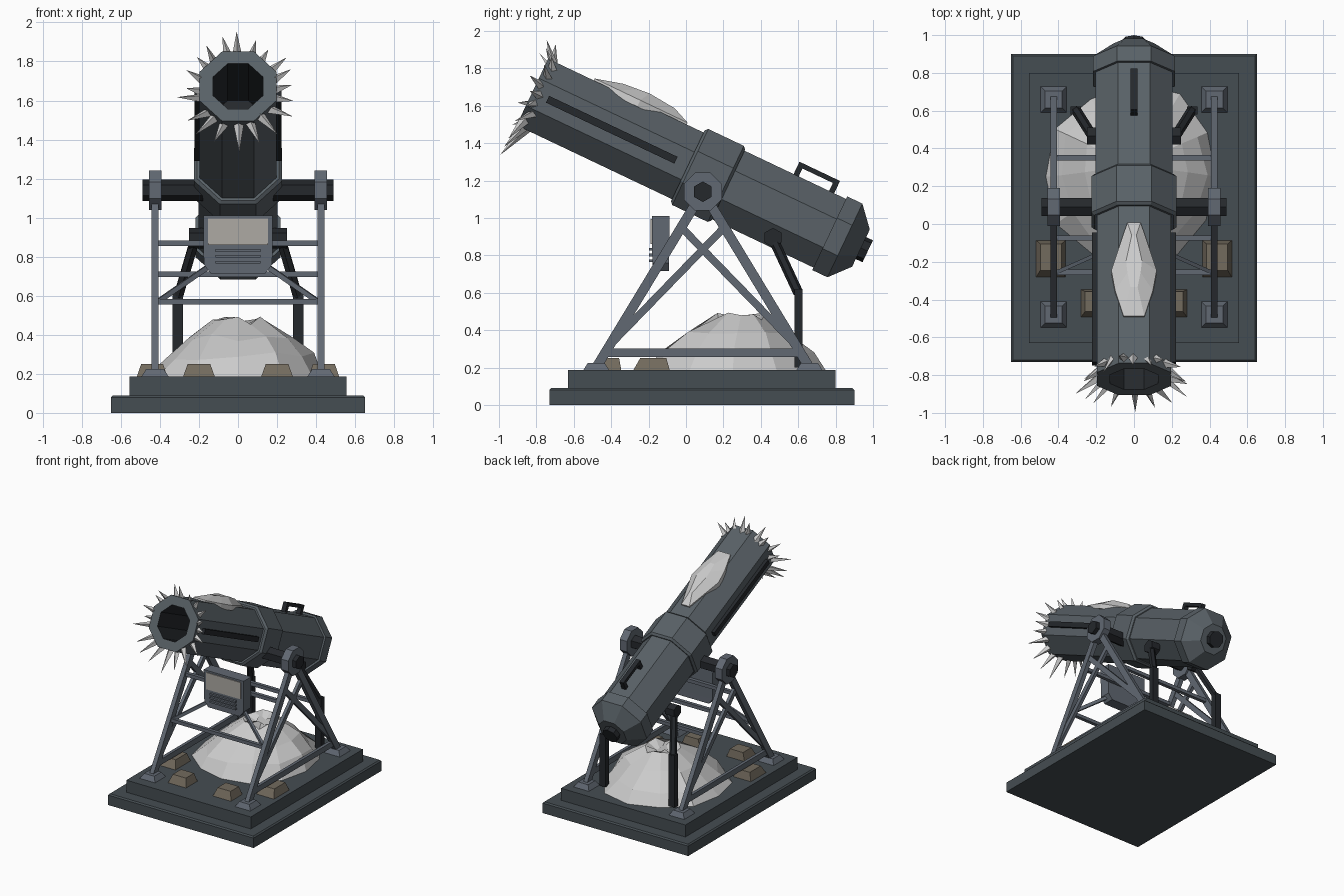
import bpy, bmesh, math, random
from mathutils import Matrix, Vector

if "Cube" in bpy.data.objects:
    bpy.data.objects.remove(bpy.data.objects["Cube"])

random.seed(4)


def material(name, r, g, b):
    m = bpy.data.materials.new(name)
    m.diffuse_color = (r, g, b, 1)
    m.use_nodes = True
    m.node_tree.nodes["Principled BSDF"].inputs["Base Color"].default_value = m.diffuse_color
    return m


STEEL = material("steel", .10, .12, .135)
FRAME = material("frame_steel", .12, .14, .17)
BASE = material("base_steel", .06, .075, .085)
DARK = material("dark_metal", .018, .021, .025)
SNOW = material("snow", .55, .56, .57)
STONE = material("stone", .17, .145, .11)
SCREEN = material("screen", .42, .40, .37)


def finish(bm, name, mat, matrix=None):
    if matrix:
        bm.transform(matrix)
    bmesh.ops.recalc_face_normals(bm, faces=bm.faces)
    me = bpy.data.meshes.new(name)
    bm.to_mesh(me)
    bm.free()
    me.materials.append(mat)
    ob = bpy.data.objects.new(name, me)
    bpy.context.collection.objects.link(ob)
    return ob


def loft(name, rings, mat, matrix=None):
    """Skin a stack of equal-sized point rings and cap both ends."""
    bm = bmesh.new()
    vs = [[bm.verts.new(p) for p in r] for r in rings]
    n = len(rings[0])
    for a, b in zip(vs, vs[1:]):
        for i in range(n):
            bm.faces.new((a[i], a[(i + 1) % n], b[(i + 1) % n], b[i]))
    bm.faces.new(vs[0])
    bm.faces.new(vs[-1])
    return finish(bm, name, mat, matrix)


def rect(cx, cy, hx, hy, z):
    return [(cx + i * hx, cy + j * hy, z) for i, j in ((-1, -1), (1, -1), (1, 1), (-1, 1))]


def block(name, x, y, z, mat, matrix=None):
    """Box from (min, max) pairs."""
    cx, cy, hx, hy = sum(x) / 2, sum(y) / 2, (x[1] - x[0]) / 2, (y[1] - y[0]) / 2
    return loft(name, [rect(cx, cy, hx, hy, h) for h in z], mat, matrix)


def along(p, q):
    d = Vector(q) - Vector(p)
    return Matrix.Translation(p) @ d.to_track_quat('Z', 'Y').to_matrix().to_4x4(), d.length


def beam(name, p, q, w, h, mat):
    m, l = along(p, q)
    return loft(name, [rect(0, 0, w / 2, h / 2, z) for z in (0, l)], mat, m)


def rod(name, p, q, r, n, mat, phase=0):
    m, l = along(p, q)
    ring = [(r * math.cos(phase + 2 * math.pi * i / n), r * math.sin(phase + 2 * math.pi * i / n)) for i in range(n)]
    return loft(name, [[(x, y, z) for x, y in ring] for z in (0, l)], mat, m)


# Barrel frame: local y runs to the muzzle, local z is up off the barrel
TILT = math.radians(25.4)
c, s = math.cos(TILT), math.sin(TILT)
BARREL = Matrix(((-1, 0, 0, 0), (0, -c, s, .118), (0, s, c, 1.227), (0, 0, 0, 1)))


def lathe(name, profile, mat):
    """Flat-topped octagonal turning along the barrel; profile = (along, apothem)."""
    k = 1 / math.cos(math.pi / 8)
    angles = [math.pi / 8 + i * math.pi / 4 for i in range(8)]
    return loft(name, [[(a * k * math.cos(t), y, a * k * math.sin(t)) for t in angles] for y, a in profile], mat, BARREL)


# Stepped base
loft("base_plinth", [rect(0, .085, .65, .815, 0), rect(0, .085, .65, .815, .08), rect(0, .085, .64, .805, .09)], BASE)
block("base_deck", (-.555, .555), (-.63, .80), (.09, .187), BASE)

# Barrel with sunken dark bore
tube = lathe("barrel_tube", [(.1, .197), (1.04, .197), (1.04, .128), (.6, .128)], STEEL)
tube.data.materials.append(DARK)
axis_inv = BARREL.inverted()
for f in tube.data.polygons:
    p = axis_inv @ f.center
    if math.hypot(p.x, p.z) < .135 and p.y > .3:
        f.material_index = 1
lathe("breech_tube", [(-.75, .203), (-.1, .203)], STEEL)
lathe("barrel_collar", [(-.12, .21), (-.105, .225), (.105, .225), (.12, .21)], STEEL)
lathe("breech_cap", [(-.905, .11), (-.81, .218), (-.72, .218)], STEEL)
rod("breech_knob", BARREL @ Vector((0, -.88, 0)), BARREL @ Vector((0, -.945, 0)), .065, 8, DARK)
for sx in (-1, 1):
    block("barrel_side_rail", sorted((sx * .18, sx * .222)), (.19, .95), (-.02, .02), DARK, BARREL)

# Carry handle on the breech
block("handle_grip", (-.018, .018), (-.65, -.41), (.25, .276), DARK, BARREL)
for y in (-.65, -.44):
    block("handle_post", (-.018, .018), (y, y + .03), (.19, .26), DARK, BARREL)

# Snow drift on top of the barrel
half = [(.22, .035), (.50, .12), (.62, .10), (.77, .055)]
outline = [(x, y) for y, x in half] + [(-x, y) for y, x in reversed(half)]
crest = [(x * .35, .47 + (y - .5) * .55, .262 - abs(y - .5) * .05) for x, y in outline]
loft("barrel_snow", [[(x, y, .17) for x, y in outline],
                     [(x, y, .208) for x, y in outline], crest], SNOW, BARREL)

# Ice spikes round the muzzle, longest underneath
N = 20
for i in range(N):
    a = 2 * math.pi * (i + random.uniform(-.2, .2)) / N
    low = max(0, -math.sin(a))
    tip_r = .265 + random.uniform(-.01, .035) + .085 * low
    d = Vector((math.cos(a), 0, math.sin(a)))
    side = Vector((-math.sin(a), 0, math.cos(a))) * .027
    mid = d * .185 + Vector((0, 1.0 + random.uniform(-.03, .01), 0))
    fwd = Vector((0, .03, 0))
    tip = d * tip_r + Vector((0, 1.05 + random.uniform(-.03, .05) * (1 - low), 0))
    base = [mid + side, mid + fwd, mid - side, mid - fwd]
    loft("ice_spike", [base, [tip + (p - mid) * .03 for p in base]], SNOW, BARREL)

# Trunnion axle
PY, PZ = .09, 1.14
rod("trunnion_axle", (-.49, PY, PZ), (.49, PY, PZ), .055, 6, DARK, math.pi / 2)


def leg_y(z, end):
    return PY + end * .57 * (PZ - z) / (PZ - .2)


# A-frames, elevating struts
for sx in (-1, 1):
    x = sx * .425
    rod("bearing_block", (x - .032, PY, PZ), (x + .032, PY, PZ), .11, 8, FRAME, math.pi / 8)
    for e in (-1, 1):
        beam("frame_leg", (x, PY, PZ), (x, leg_y(.2, e), .2), .035, .052, FRAME)
        fy = PY + e * .57
        loft("foot_pad", [rect(x, fy, .07, .07, .185), rect(x, fy, .045, .045, .225)], FRAME)
        beam("diagonal_brace", (x, leg_y(.95, e), .95), (x, leg_y(.32, -e), .32), .025, .04, FRAME)
    beam("lower_rail", (x, leg_y(.28, -1), .28), (x, leg_y(.28, 1), .28), .025, .045, FRAME)
    beam("panel_stay", (sx * .41, leg_y(.57, -1), .57), (sx * .15, -.14, .75), .02, .025, FRAME)
    rod("strut_joint", (sx * .17, .465, .895), (sx * .25, .465, .895), .052, 6, DARK, math.pi / 2)
    rod("strut_arm", (sx * .22, .465, .89), (sx * .305, .6, .6), .027, 6, DARK)
    block("strut_post", (sx * .308 - .027, sx * .308 + .027), (.58, .623), (.2, .62), DARK)

# Cross bars between the A-frames
for z, e in ((.57, -1), (.87, -1), (.71, 1)):
    beam("cross_bar", (-.425, leg_y(z, e), z), (.425, leg_y(z, e), z), .028, .028, FRAME)

# Control panel
loft("control_panel", [rect(0, -.135, .14, .045, .715), rect(0, -.135, .175, .045, .76),
                       rect(0, -.135, .178, .048, 1.01)], FRAME)
block("panel_screen", (-.153, .153), (-.189, -.18), (.86, .995), SCREEN)
for z in (.765, .795, .825):
    block("panel_key_row", (-.115, .115), (-.198, -.175), (z, z + .014), FRAME)

# Snow heap on the deck
rings = []
for r, h in ((1, .187), (.86, .29), (.6, .39), (.27, .475), (.1, .465)):
    ring = []
    for i in range(12):
        a = 2 * math.pi * i / 12
        k = r * (1 + random.uniform(-.06, .06))
        dz = random.uniform(-.025, .02) if r < 1 else 0
        ring.append((.46 * k * math.cos(a), .25 + .06 * (1 - r) + .48 * k * math.sin(a), h + dz))
    rings.append(ring)
loft("snow_heap", rings, SNOW)

# Loose stone blocks
for sx in (-1, 1):
    for x, y, hx, hy in ((.44, -.185, .08, .1), (.2, -.42, .083, .075)):
        loft("stone_block", [rect(sx * x, y, hx, hy, .18), rect(sx * x, y + .01, hx * .7, hy * .7, .25)], STONE)
